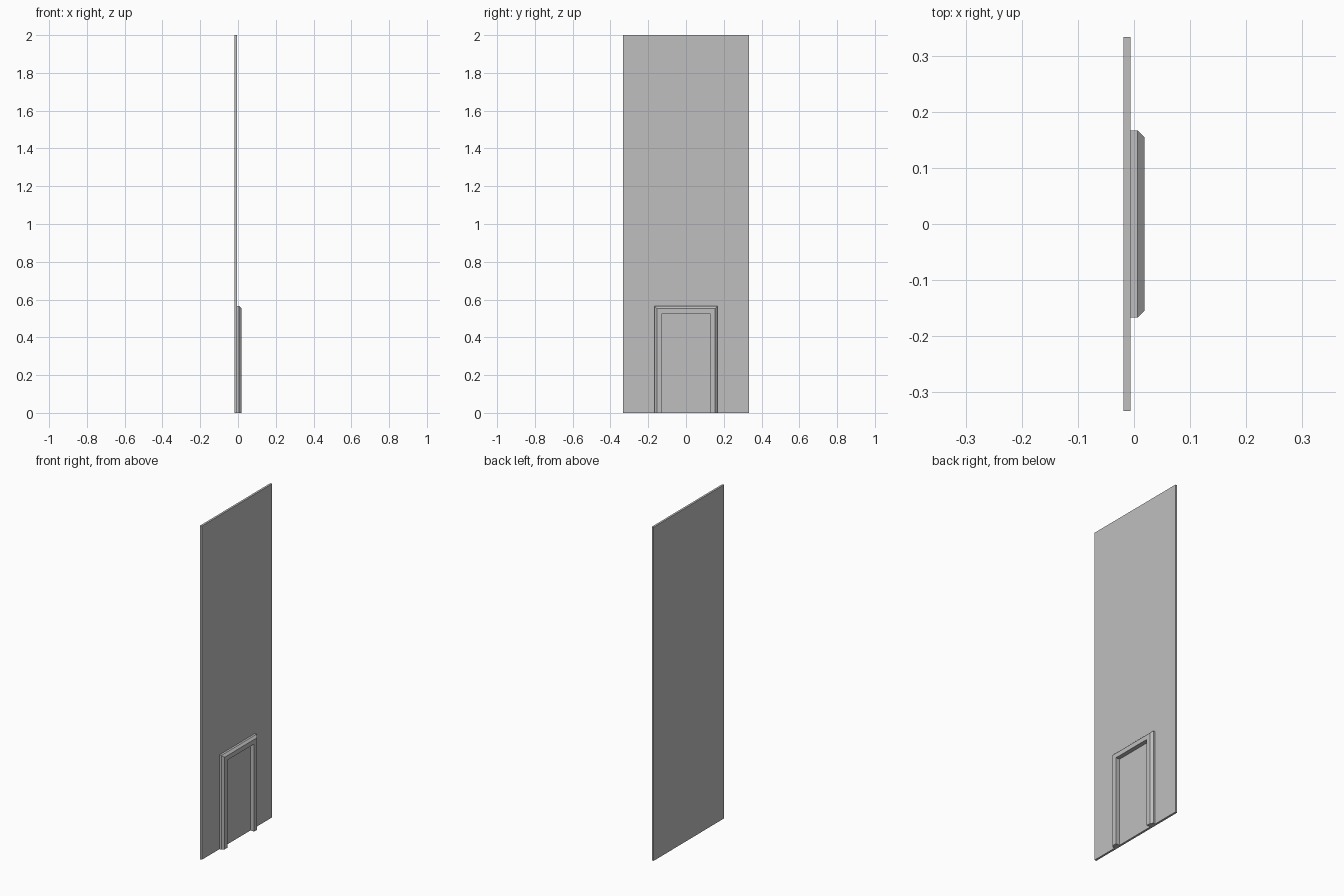
import bpy
import bmesh

cube = bpy.data.objects.get("Cube")
if cube:
    bpy.data.objects.remove(cube, do_unlink=True)

# Single plaster grey
grey = bpy.data.materials.new("plaster_grey")
colour = (0.52, 0.52, 0.52, 1)
grey.diffuse_color = colour
grey.use_nodes = True
grey.node_tree.nodes["Principled BSDF"].inputs["Base Color"].default_value = colour

BACK, WALL_FACE, RIM, FRONT = -0.01875, -0.00625, 0.00625, 0.01875


def add_object(name, bm):
    bmesh.ops.recalc_face_normals(bm, faces=bm.faces)
    mesh = bpy.data.meshes.new(name)
    bm.to_mesh(mesh)
    bm.free()
    mesh.materials.append(grey)
    obj = bpy.data.objects.new(name, mesh)
    bpy.context.collection.objects.link(obj)
    return obj


# Tall thin wall slab
bm = bmesh.new()
bmesh.ops.create_cube(bm, size=1)
for v in bm.verts:
    v.co.x = BACK if v.co.x < 0 else WALL_FACE
    v.co.y *= 0.666
    v.co.z = 2 * (v.co.z + 0.5)
add_object("wall", bm)

# Door surround: a chamfered section swept up, over and down the opening
HALF_WIDTH, HEIGHT = 0.1667, 0.565
section = [(WALL_FACE, 0), (RIM, 0), (FRONT, 0.0125),
           (FRONT, 0.04), (WALL_FACE, 0.04)]  # depth, inset from outer edge
bm = bmesh.new()
rings = []
for side, at_top in ((-1, False), (-1, True), (1, True), (1, False)):
    rings.append([bm.verts.new((x, side * (HALF_WIDTH - inset),
                                HEIGHT - inset if at_top else 0))
                  for x, inset in section])
count = len(section)
for a, b in zip(rings, rings[1:]):
    for i in range(count):
        j = (i + 1) % count
        bm.faces.new((a[i], a[j], b[j], b[i]))
bm.faces.new(rings[0])
bm.faces.new(rings[-1])
add_object("door_surround", bm)
